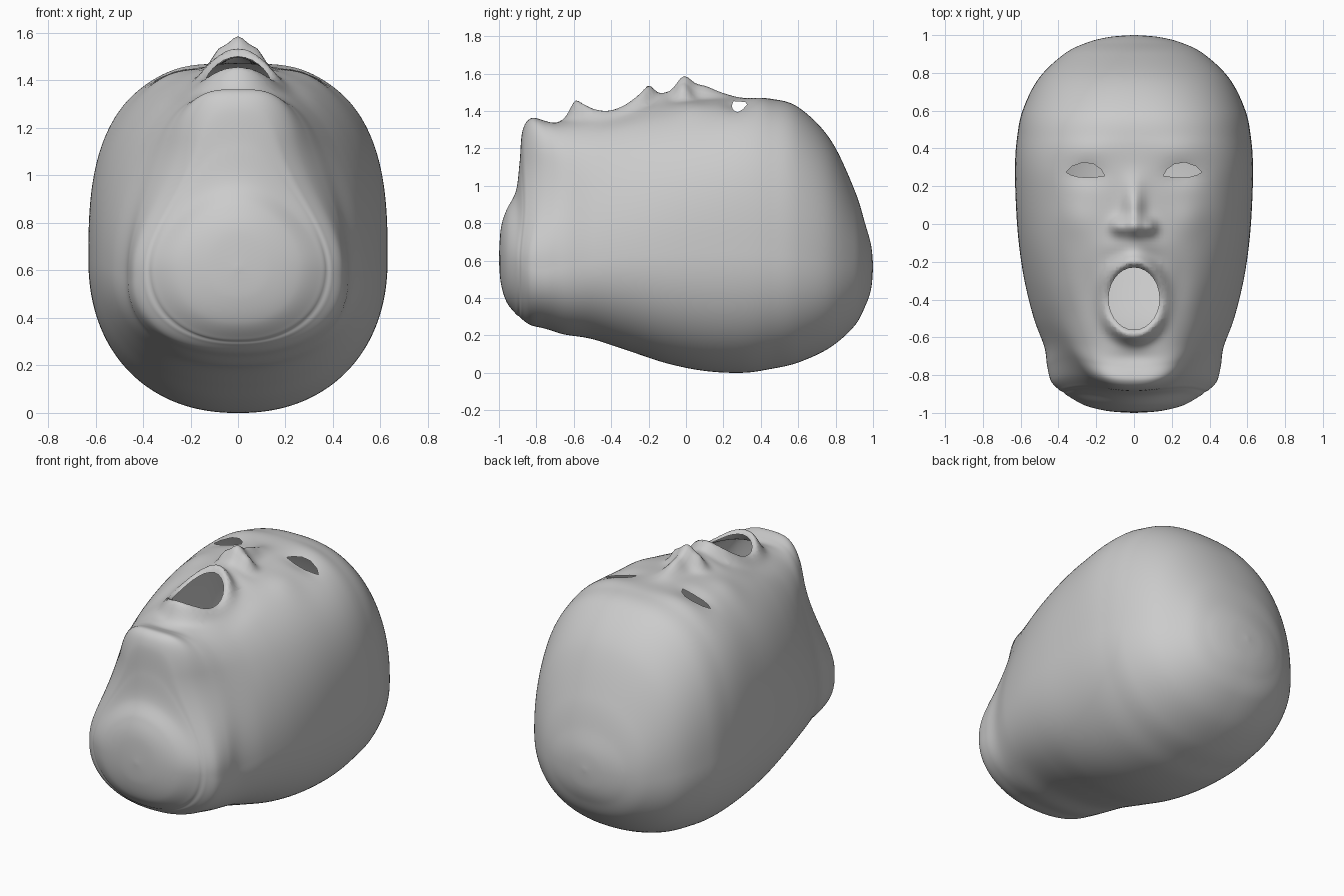
import bpy, bmesh, math
from mathutils import Vector

cube = bpy.data.objects.get("Cube")
if cube:
    bpy.data.objects.remove(cube, do_unlink=True)

SEGMENTS, STEPS = 192, 11

# Head sections from neck to crown:
# y, half width, jaw half width, bottom, middle, top, squareness
SECTIONS = [
    (-1.0, .01, .01, .6, .61, .62, 2), (-.99, .14, .13, .48, .62, .77, 2),
    (-.96, .26, .2, .38, .62, .87, 2), (-.91, .35, .2, .315, .62, .97, 2.2),
    (-.89, .375, .2, .3, .61, 1.12, 2.6), (-.875, .4, .22, .285, .59, 1.29, 3),
    (-.83, .44, .28, .255, .56, 1.36, 3.4), (-.75, .46, .35, .235, .55, 1.35, 3.3),
    (-.65, .475, .415, .205, .57, 1.35, 2.9), (-.5, .53, .49, .18, .6, 1.38, 2.5),
    (-.3, .58, .56, .115, .63, 1.42, 2.4), (-.1, .61, .605, .05, .64, 1.45, 2.45),
    (.1, .625, .625, .01, .65, 1.46, 2.6), (.3, .63, .63, 0, .65, 1.468, 2.75),
    (.45, .62, .62, .02, .64, 1.465, 2.65), (.6, .59, .59, .055, .62, 1.42, 2.5),
    (.77, .505, .505, .135, .59, 1.25, 2.3), (.9, .37, .37, .25, .57, .98, 2.1),
    (.96, .25, .25, .36, .57, .79, 2), (.99, .13, .13, .45, .57, .68, 2),
    (1.0, .01, .01, .56, .57, .58, 2),
]

# Soft face forms: x, y, spread x, spread y, height
FORMS = [
    (0, -.015, .075, .06, .115),  # nose tip
    (0, .09, .05, .08, .07),      # nose bridge
    (0, .2, .06, .07, .02),       # nose root
    (.085, -.015, .035, .04, .045),  # nostril wing
    (0, -.12, .11, .055, .04),    # groove above the lip
    (.25, .26, .1, .06, -.02),    # eye socket
    (.25, .4, .14, .06, .008),    # brow
    (.3, .03, .1, .1, .015),      # cheekbone
    (.24, -.35, .06, .14, -.01),  # cheek hollow
    (0, -.71, .14, .04, -.012),   # chin groove
]
MOUTH_Y, MOUTH_RX, MOUTH_RY = -.395, .135, .165


def smooth(value, low, high):
    t = min(1, max(0, (value - low) / (high - low)))
    return t * t * (3 - 2 * t)


def spline(i, t):
    """Catmull-Rom blend between section i and the next one."""
    last = len(SECTIONS) - 1
    rows = [SECTIONS[min(last, max(0, i + k))] for k in (-1, 0, 1, 2)]
    return [b + .5 * t * (c - a + t * (2 * a - 5 * b + 4 * c - d + t * (3 * (b - c) + d - a)))
            for a, b, c, d in zip(*rows)]


def face_height(x, y):
    total = 0
    for fx, fy, sx, sy, h in FORMS:
        total += h * math.exp(-((abs(x) - fx) / sx) ** 2 - ((y - fy) / sy) ** 2)
    # Lips: a raised ring, strongest above and below the opening
    u, v = x / MOUTH_RX, (y - MOUTH_Y) / MOUTH_RY
    e = math.hypot(u, v)
    lift = .02 + .075 * (v / max(e, .01)) ** 2
    return total + lift * math.exp(-((e - 1.16) / .28) ** 2)


def head_point(row, angle):
    y, width, jaw, bottom, mid, top, n = row
    c, s = math.cos(angle), math.sin(angle)
    n = n if s > 0 else 2.2
    r = (abs(c) ** n + abs(s) ** n) ** (-1 / n)
    z = mid + r * s * ((top - mid) if s > 0 else (mid - bottom))
    # The wide neck and skull narrow upwards into the jaw
    narrowing = smooth(z, .6, 1.15)
    x = r * c * (width + (jaw - width) * narrowing)
    # The front of the chin is rounded
    y += .5 * x * x * narrowing * (1 - smooth(y, -.9, -.4))
    z += face_height(x, y) * smooth(z, 1.05, 1.3)
    return x, y, z


def cut_hole(bm, outline):
    """Cut a convex outline (counter-clockwise, seen from above) out of the face."""
    pts = [Vector((x, y, 0)) for x, y in outline]
    lo = [min(p[k] for p in pts) - .03 for k in (0, 1)]
    hi = [max(p[k] for p in pts) + .03 for k in (0, 1)]
    sides = []
    for a, b in zip(pts, pts[1:] + pts[:1]):
        d = b - a
        normal = Vector((d.y, -d.x, 0)).normalized()
        sides.append((a, normal))

    def nearby():
        found = []
        for f in bm.faces:
            m = f.calc_center_median()
            if m.z > 1 and lo[0] < m.x < hi[0] and lo[1] < m.y < hi[1]:
                found.append((f, m))
        return found

    for a, normal in sides:
        faces = [f for f, m in nearby()]
        edges = {e for f in faces for e in f.edges}
        verts = {v for f in faces for v in f.verts}
        bmesh.ops.bisect_plane(bm, geom=faces + list(edges) + list(verts),
                               dist=1e-5, plane_co=a, plane_no=normal)
    inside = [f for f, m in nearby()
              if all((Vector((m.x, m.y, 0)) - a).dot(normal) < 0 for a, normal in sides)]
    bmesh.ops.delete(bm, geom=inside, context='FACES')


# Head shell
bm = bmesh.new()
rows = [spline(i, k / STEPS) for i in range(len(SECTIONS) - 1) for k in range(STEPS)]
rows.append(SECTIONS[-1])
rings = [[bm.verts.new(head_point(row, math.tau * j / SEGMENTS)) for j in range(SEGMENTS)]
         for row in rows]
for a, b in zip(rings, rings[1:]):
    for j in range(SEGMENTS):
        k = (j + 1) % SEGMENTS
        bm.faces.new((a[j], a[k], b[k], b[j]))
bm.faces.new(rings[0])
bm.faces.new(rings[-1])
bmesh.ops.recalc_face_normals(bm, faces=bm.faces[:])

# Open mouth and almond eye openings
mouth = [(MOUTH_RX * math.cos(math.tau * i / 28), MOUTH_Y + MOUTH_RY * math.sin(math.tau * i / 28))
         for i in range(28)]
eye = [(.36, .275), (.33, .305), (.27, .326), (.215, .318), (.175, .29),
       (.155, .255), (.22, .246), (.29, .248), (.335, .26)]
cut_hole(bm, mouth)
cut_hole(bm, eye)
cut_hole(bm, [(-x, y) for x, y in reversed(eye)])

mesh = bpy.data.meshes.new("head")
bm.to_mesh(mesh)
bm.free()
head = bpy.data.objects.new("head", mesh)
bpy.context.collection.objects.link(head)

# Plain grey material
grey = bpy.data.materials.new("plain grey")
grey.use_nodes = True
colour = (.6, .6, .6, 1)
grey.diffuse_color = colour
grey.node_tree.nodes["Principled BSDF"].inputs["Base Color"].default_value = colour
mesh.materials.append(grey)

bpy.context.view_layer.objects.active = head
head.select_set(True)
bpy.ops.object.shade_smooth_by_angle(angle=math.radians(60))
